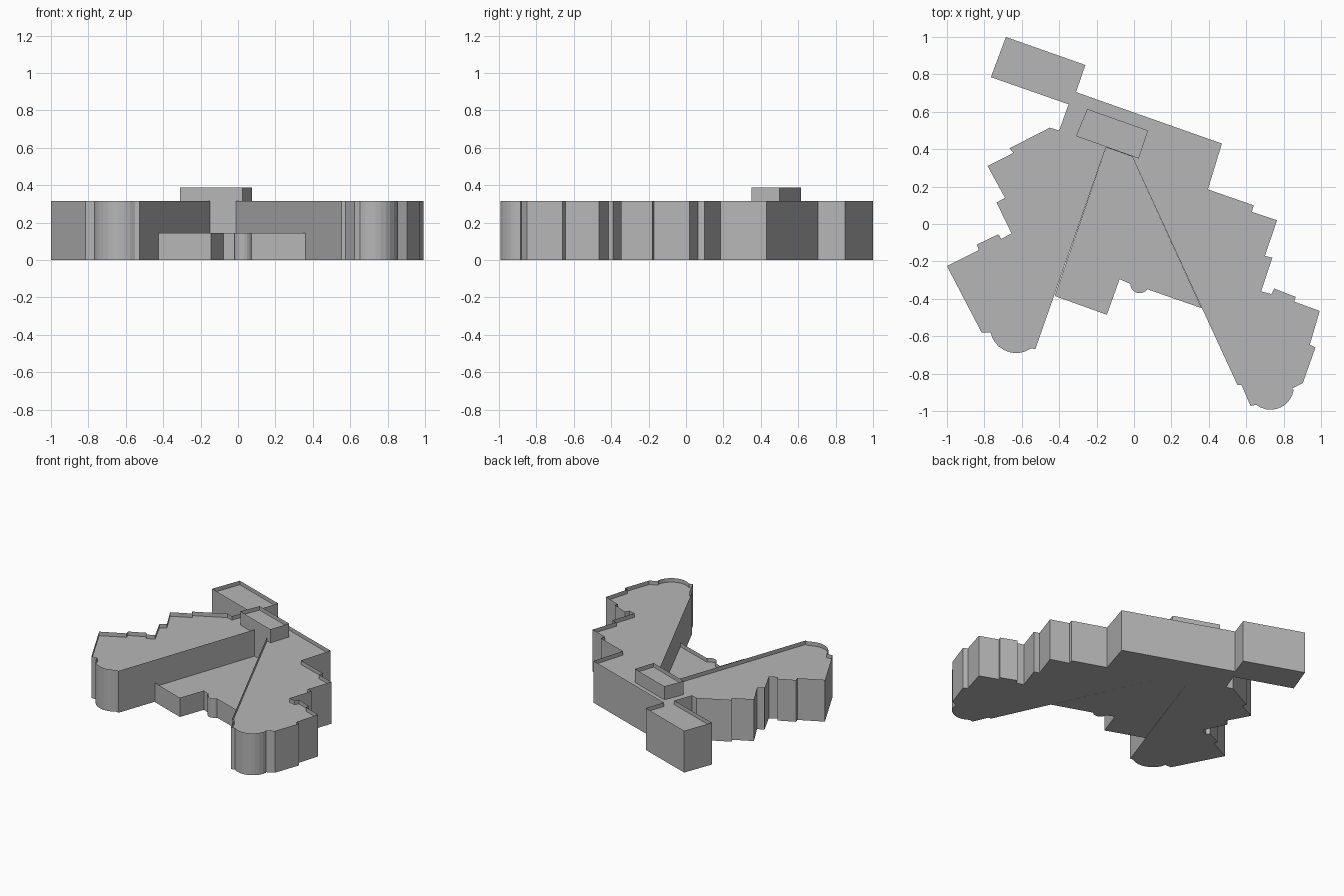
import bpy
import bmesh
from math import cos, sin, radians

default_cube = bpy.data.objects.get("Cube")
if default_cube:
    bpy.data.objects.remove(default_cube, do_unlink=True)

# Single plain grey for the whole massing model
grey = bpy.data.materials.new("plain_grey")
grey.use_nodes = True
colour = (0.47, 0.47, 0.47, 1)
grey.diffuse_color = colour
principled = next(node for node in grey.node_tree.nodes if node.type == 'BSDF_PRINCIPLED')
principled.inputs["Base Color"].default_value = colour

PARAPET = 0.03


def arc(centre_x, centre_y, radius, start, end, steps=9):
    """Points of a rounded bay, angles in degrees."""
    angles = [radians(start + (end - start) * i / steps) for i in range(steps + 1)]
    return [(centre_x + radius * cos(a), centre_y + radius * sin(a)) for a in angles]


def block(name, outline, height):
    """Extruded footprint: floor, thin walls, and a roof sunk below the wall tops."""
    mesh_builder = bmesh.new()

    def ring(z):
        return [mesh_builder.verts.new((x, y, z)) for x, y in outline]

    bottom, top, roof = ring(0), ring(height), ring(height - PARAPET)
    # Footprints run clockwise seen from above
    mesh_builder.faces.new(bottom)
    mesh_builder.faces.new(list(reversed(roof)))
    count = len(outline)
    for i in range(count):
        following = (i + 1) % count
        mesh_builder.faces.new((bottom[following], bottom[i], top[i], top[following]))
    mesh_builder.normal_update()
    mesh = bpy.data.meshes.new(name)
    mesh_builder.to_mesh(mesh)
    mesh_builder.free()
    mesh.materials.append(grey)
    building_part = bpy.data.objects.new(name, mesh)
    bpy.context.scene.collection.objects.link(building_part)
    return building_part


# Rear annex and the long straight back wall
back_wall = [(-.765, .785), (-.685, 1), (-.26, .85), (-.31, .705), (.47, .43)]

# Stepped outer side of the left wing, down to its rounded end
left_steps = [
    (.395, .185), (.64, .1), (.63, .065), (.765, .02), (.7, -.17), (.74, -.18),
    (.68, -.36), (.735, -.375), (.75, -.345), (.865, -.39), (.857, -.415),
    (.993, -.465), (.94, -.645), (.97, -.66), (.903, -.85), (.845, -.88),
]
left_bay = arc(.73, -.868, .125, -8, -128)
left_tip = [(.623, -.973), (.575, -.861), (.553, -.861)]

# Inner corners of the court between the wings
court_left, court_right = (-.01, .36), (-.15, .41)

# Right wing, from its rounded end back up the stepped outer side
right_tip = [(-.527, -.668)]
right_bay = arc(-.63, -.55, .14, -56, -168)
right_steps = [
    (-.815, -.58), (-1, -.225), (-.83, -.14), (-.84, -.11), (-.725, -.055),
    (-.71, -.08), (-.655, -.05), (-.735, .115), (-.69, .14), (-.783, .31),
    (-.645, .38), (-.665, .405), (-.45, .515), (-.4, .5), (-.35, .64),
]

block("main_building",
      back_wall + left_steps + left_bay + left_tip + [court_left, court_right]
      + right_tip + right_bay + right_steps, .315)

# Low hall filling the court, with a small rounded bay in its front
hall_bay = arc(.03, -.32, .05, 325, 180)
block("low_hall",
      [court_right, court_left, (.362, -.45)] + hall_bay
      + [(-.077, -.295), (-.145, -.485), (-.424, -.385)], .145)

# Taller block at the meeting point of the wings
block("roof_tower", [(-.25, .615), (.075, .5), (.025, .35), (-.31, .47)], .387)
